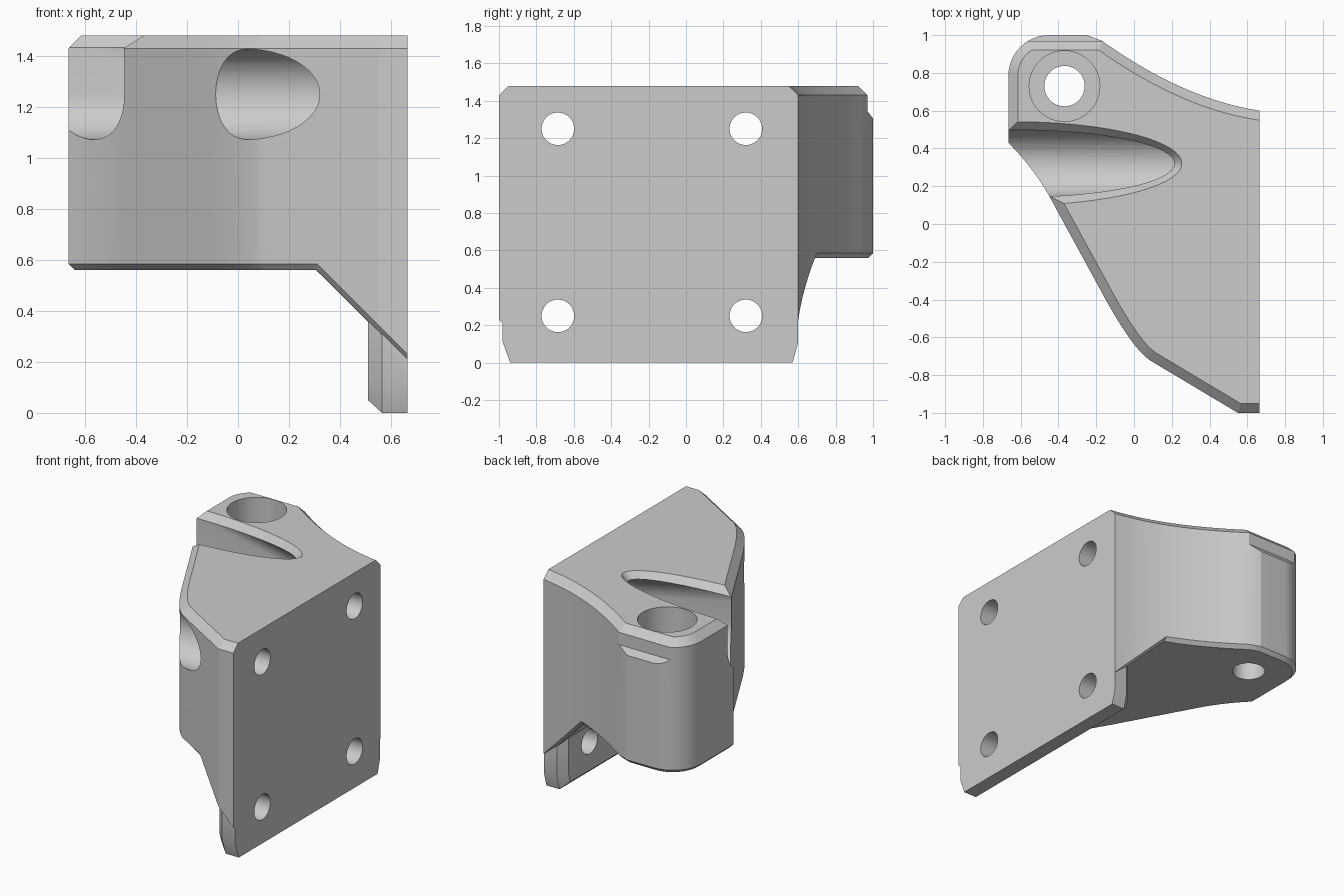
import bpy, bmesh, math
from mathutils import Vector

if "Cube" in bpy.data.objects:
    bpy.data.objects.remove(bpy.data.objects["Cube"], do_unlink=True)

FACE_X, TOP, FLOOR, KNEE = 0.665, 1.48, 0.56, 0.31

grey = bpy.data.materials.new("plain_grey")
grey.use_nodes = True
grey.diffuse_color = (0.6, 0.6, 0.6, 1)
grey.node_tree.nodes["Principled BSDF"].inputs["Base Color"].default_value = (0.6, 0.6, 0.6, 1)


def bezier(a, b, c, n=14):
    a, b, c = Vector(a), Vector(b), Vector(c)
    return [a * (1 - t) ** 2 + b * 2 * t * (1 - t) + c * t * t for t in (i / n for i in range(n + 1))]


def inset(points, d, keep_x=None):
    """Offset a counterclockwise outline inwards; edges lying on keep_x stay put."""
    normals, dists = [], []
    for i, p in enumerate(points):
        q = points[(i + 1) % len(points)]
        e = (q - p).normalized()
        normals.append(Vector((-e.y, e.x)))
        on_face = keep_x is not None and abs(p.x - keep_x) < 1e-4 and abs(q.x - keep_x) < 1e-4
        dists.append(0 if on_face else d)
    out = []
    for i, p in enumerate(points):
        m, n, a, b = normals[i - 1], normals[i], dists[i - 1], dists[i]
        det = m.x * n.y - m.y * n.x
        if abs(det) < 1e-3:
            move = n * b
        else:
            move = Vector((a * n.y - b * m.y, b * m.x - a * n.x)) / det
        out.append(p + move)
    return out


def finish(name, bm):
    bmesh.ops.recalc_face_normals(bm, faces=bm.faces)
    mesh = bpy.data.meshes.new(name)
    bm.to_mesh(mesh)
    bm.free()
    obj = bpy.data.objects.new(name, mesh)
    mesh.materials.append(grey)
    bpy.context.collection.objects.link(obj)
    return obj


def loft(name, rings, caps=True):
    """Skin a stack of rings that have equal point counts."""
    bm = bmesh.new()
    loops = [[bm.verts.new(p) for p in ring] for ring in rings]
    n = len(loops[0])
    for low, high in zip(loops, loops[1:]):
        for i in range(n):
            j = (i + 1) % n
            bm.faces.new((low[i], low[j], high[j], high[i]))
    bm.faces.new(loops[-1])
    if caps:
        bm.faces.new(loops[0])
        return finish(name, bm)
    return bm, loops[0]


def circle_x(x, y, z, r, n=48):
    return [(x, y + r * math.cos(math.tau * i / n), z + r * math.sin(math.tau * i / n)) for i in range(n)]


def ellipse_z(x, y, z, a, b, n=96):
    return [(x + a * math.cos(math.tau * i / n), y + b * math.sin(math.tau * i / n), z) for i in range(n)]


def hull(name, points):
    bm = bmesh.new()
    for p in points:
        bm.verts.new(p)
    bmesh.ops.convex_hull(bm, input=bm.verts)
    loose = [v for v in bm.verts if not v.link_faces]
    bmesh.ops.delete(bm, geom=loose, context="VERTS")
    return finish(name, bm)


def combine(target, tool, operation):
    tool.hide_render = True
    mod = target.modifiers.new(tool.name, "BOOLEAN")
    mod.operation, mod.object, mod.solver = operation, tool, "EXACT"
    bpy.context.view_layer.objects.active = target
    bpy.ops.object.modifier_apply(modifier=mod.name)
    bpy.data.objects.remove(tool, do_unlink=True)


# Plan outline, counterclockwise: mounting face, back sweep, boss, front sweep
outline = [Vector((FACE_X, -1))]
outline += bezier((FACE_X, 0.6), (0.265, 0.66), (-0.17, 0.97))
outline += [Vector((-0.25, 1))]
for i in range(13):
    a = math.pi / 2 * (1 + i / 12)
    outline.append(Vector((-0.45 + 0.215 * math.cos(a), 0.785 + 0.215 * math.sin(a))))
outline += bezier((-0.665, 0.43), (-0.535, 0.3), (-0.45, 0.15))
outline += bezier((-0.15, -0.4), (0, -0.67), (0.09, -0.725))
outline += [Vector((0.55, -1))]

# Add points where the sloping underside begins
profile = []
for i, p in enumerate(outline):
    q = outline[(i + 1) % len(outline)]
    profile.append(p)
    if (p.x - KNEE) * (q.x - KNEE) < 0:
        profile.append(p.lerp(q, (KNEE - p.x) / (q.x - p.x)))
knees = [i for i, p in enumerate(profile) if abs(p.x - KNEE) < 1e-5]


def underside(p):
    return min(FLOOR, FLOOR + KNEE - p.x)


# Main body with chamfered top and bottom rims
small, large = inset(profile, 0.025, FACE_X), inset(profile, 0.05, FACE_X)
for k in knees:
    small[k].x = KNEE
bm, base = loft("bracket_body", [
    [(p.x, p.y, underside(p)) for p in small],
    [(p.x, p.y, underside(p) + 0.025) for p in profile],
    [(p.x, p.y, TOP - 0.05) for p in profile],
    [(p.x, p.y, TOP) for p in large]], caps=False)
first, last = knees[0], knees[-1]
bm.faces.new(base[first:last + 1])
bm.faces.new(base[last:] + base[:first + 1])
body = finish("bracket_body", bm)

# Lower mounting plate with chamfered inner rim
plate = [Vector(p) for p in ((-0.98, 0.11), (-0.94, 0), (0.57, 0), (0.598, 0.1), (0.598, 0.42), (-0.98, 0.42))]
combine(body, loft("mounting_plate", [
    [(FACE_X, *p) for p in plate],
    [(0.565, *p) for p in plate],
    [(0.51, *p) for p in inset(plate, 0.05)]]), "UNION")

# Relief across the back of the boss
relief = ((0.97, 1.345), (1.06, 1.225), (1.06, 1.6), (0.8, 1.6), (0.97, 1.43))
combine(body, loft("boss_relief", [[(x, *p) for p in relief] for x in (-0.9, 0.2)]), "DIFFERENCE")

# Screw holes through the plate, with head pockets for the upper pair
for y in (-0.685, 0.32):
    for z in (0.25, 1.25):
        combine(body, loft("screw_hole", [circle_x(x, y, z, 0.087) for x in (0.4, 0.8)]), "DIFFERENCE")
    combine(body, loft("head_pocket", [circle_x(x, y, 1.25, 0.178) for x in (-1, 0.51)]), "DIFFERENCE")

# Tool access groove rising out of the top, with a chamfered mouth
groove = circle_x(0.25, 0.32, 1.25, 0.178) + circle_x(-0.9, 0.32, 1.25, 0.178) + circle_x(-0.9, 0.32, 1.49, 0.178)
combine(body, hull("access_groove", groove), "DIFFERENCE")
combine(body, loft("groove_chamfer", [
    ellipse_z(-0.64, 0.32, 1.43, 0.85, 0.175),
    ellipse_z(-0.64, 0.32, 1.50, 0.91, 0.24)]), "DIFFERENCE")

# Vertical boss hole and counterbore
for name, r, low in (("boss_hole", 0.107, 0.3), ("boss_counterbore", 0.187, 0.75)):
    combine(body, loft(name, [ellipse_z(-0.368, 0.73, z, r, r, 48) for z in (low, 1.7)]), "DIFFERENCE")

# Smooth the curved walls and keep the chamfers crisp
body.name = "corner_bracket"
bpy.ops.object.select_all(action="DESELECT")
body.select_set(True)
bpy.context.view_layer.objects.active = body
bpy.ops.object.shade_smooth_by_angle(angle=math.radians(20))
